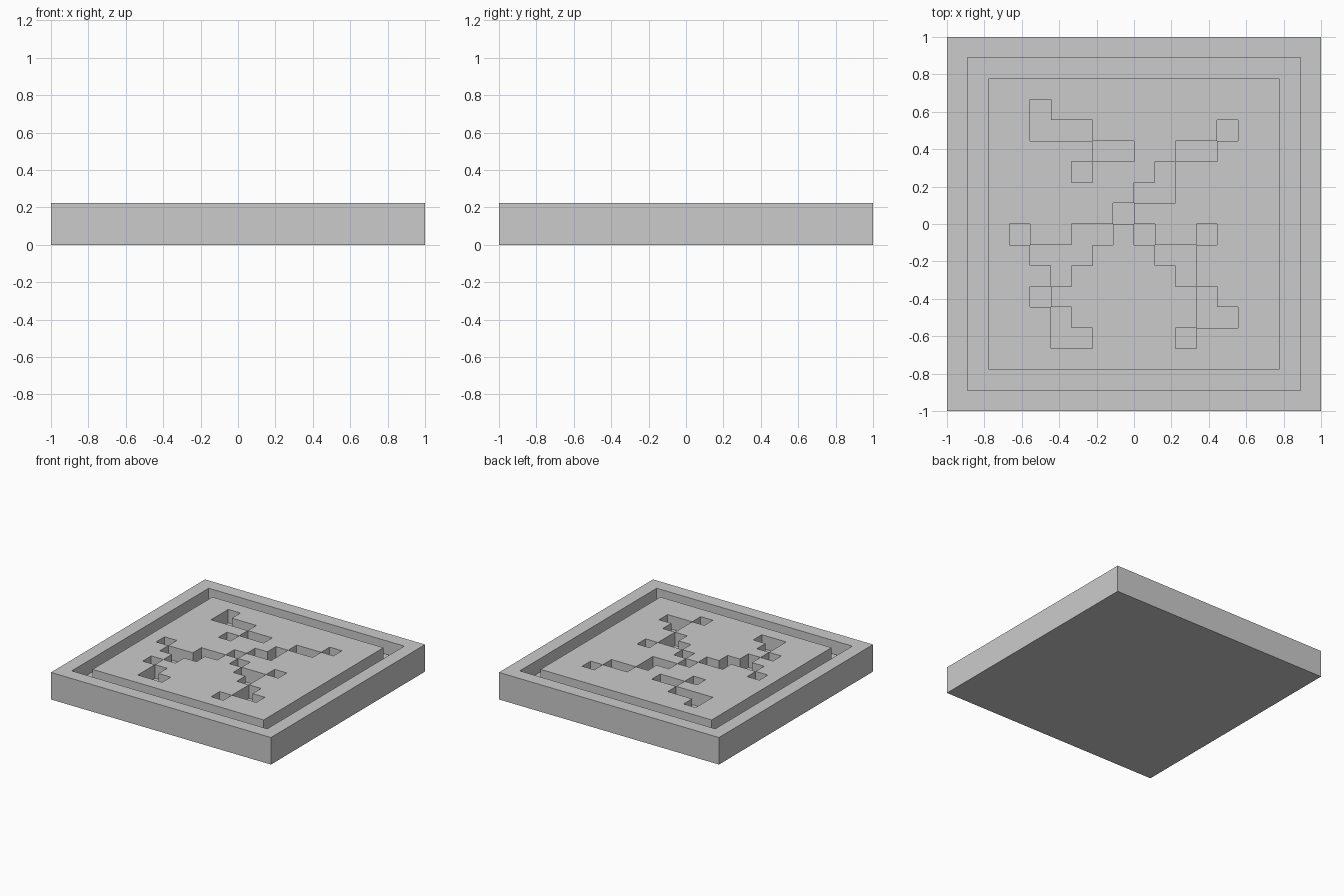
import bpy
import bmesh

if "Cube" in bpy.data.objects:
    bpy.data.objects.remove(bpy.data.objects["Cube"], do_unlink=True)

N = 9                # cells from the centre to the edge
C = 1.0 / N          # cell size
TOP, FLOOR = 2 * C, C

# Carved pattern: row -> columns of sunken cells
PITS = {
    5: [-5],
    4: [-5, -4, -3, 4],
    3: [-2, -1, 2, 3],
    2: [-3, 1],
    1: [0, 1],
    0: [-1],
    -1: [-6, -3, -2, 0, 3],
    -2: [-5, -4, -3, 1, 2],
    -3: [-4, 2],
    -4: [-5, 3],
    -5: [-4, 3, 4],
    -6: [-4, -3, 2],
}


def height(i, j):
    """Top height of a cell; zero outside the slab."""
    ring = max(abs(i + 0.5), abs(j + 0.5))
    if ring > N:
        return 0.0
    groove = ring == N - 1.5
    return FLOOR if groove or i in PITS.get(j, []) else TOP


bm = bmesh.new()


def quad(*points):
    bm.faces.new([bm.verts.new(p) for p in points])


def wall(a, b, low, high):
    quad((*a, low), (*b, low), (*b, high), (*a, high))


# Cell tops, undersides and the walls down to lower neighbours
for i in range(-N, N):
    for j in range(-N, N):
        h = height(i, j)
        corners = [(i * C, j * C), ((i + 1) * C, j * C),
                   ((i + 1) * C, (j + 1) * C), (i * C, (j + 1) * C)]
        quad(*[(x, y, h) for x, y in corners])
        quad(*[(x, y, 0) for x, y in reversed(corners)])
        for k, (di, dj) in enumerate([(0, -1), (1, 0), (0, 1), (-1, 0)]):
            a, b = corners[k], corners[(k + 1) % 4]
            levels = [z for z in (0, FLOOR, TOP) if height(i + di, j + dj) <= z <= h]
            for low, high in zip(levels, levels[1:]):
                wall(a, b, low, high)

# Weld the cells and merge coplanar faces
bmesh.ops.remove_doubles(bm, verts=bm.verts, dist=C / 100)
bmesh.ops.dissolve_limit(bm, angle_limit=0.01, verts=bm.verts, edges=bm.edges)
mesh = bpy.data.meshes.new("carved_tile")
bm.to_mesh(mesh)
bm.free()

tile = bpy.data.objects.new("carved_tile", mesh)
bpy.context.collection.objects.link(tile)

# Plain grey stone
grey = bpy.data.materials.new("stone_grey")
grey.use_nodes = True
colour = (0.6, 0.6, 0.6, 1.0)
grey.diffuse_color = colour
grey.node_tree.nodes["Principled BSDF"].inputs["Base Color"].default_value = colour
mesh.materials.append(grey)
